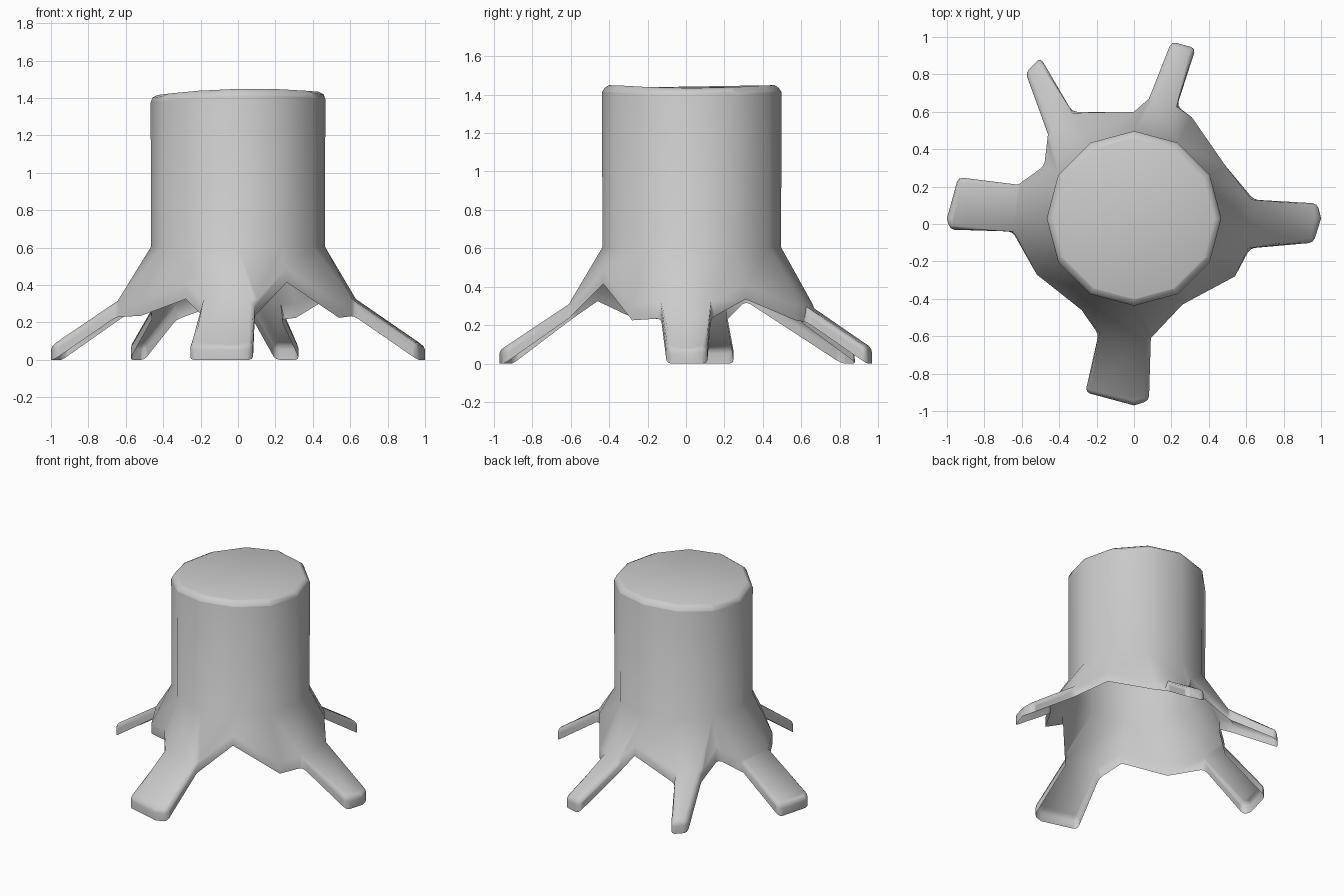
import bpy, bmesh
from math import sin, cos, pi

if "Cube" in bpy.data.objects:
    bpy.data.objects.remove(bpy.data.objects["Cube"])

N = 12
CY = 0.03

# Hem of the flared base, counter-clockwise: x, y, z, trunk corner above it
hem = [(.64, .13, .31, 0), (.49, .31, .41, 1), (.31, .57, .30, 2), (.23, .63, .29, 2),
       (.08, .67, .29, 3), (.0, .60, .41, 3), (-.33, .60, .29, 4), (-.46, .48, .29, 5),
       (-.48, .31, .40, 5), (-.62, .21, .30, 6), (-.65, -.04, .305, 6), (-.52, -.27, .31, 7),
       (-.28, -.46, .40, 8), (-.19, -.59, .31, 8), (.09, -.61, .31, 9), (.26, -.43, .49, 10),
       (.54, -.28, .30, 11), (.62, -.13, .31, 11)]

# Root tips, keyed by the hem point where each root starts
roots = {3: [(.33, .94), (.20, .975)],
         6: [(-.50, .89), (-.58, .81)],
         9: [(-.94, .25), (-1, .03), (-.985, -.03)],
         13: [(-.26, -.90), (0, -.97), (.08, -.945)],
         17: [(.96, -.10), (1, .03), (.98, .11)]}

bm = bmesh.new()


def top_z(x, y):
    return 1.425 + 0.02 * x + 0.13 * (y - CY) ** 2


def ring(r, z=None, drop=0.0):
    verts = []
    for i in range(N):
        x, y = r * cos(2 * pi * i / N), CY + r * sin(2 * pi * i / N)
        verts.append(bm.verts.new((x, y, top_z(x, y) - drop if z is None else z)))
    return verts


# Trunk: outer wall, rounded rim and top
rings = [ring(.465, .605), ring(.467, drop=.04), ring(.458, drop=.014), ring(.43)]
for a, b in zip(rings, rings[1:]):
    for i in range(N):
        j = (i + 1) % N
        bm.faces.new((a[i], a[j], b[j], b[i]))
bm.faces.new(rings[-1])


def column(x, y, z, low):
    return bm.verts.new((x, y, z)), bm.verts.new((x, y, low))


# Edge columns around the hem and root tips: (upper, lower)
cols, hem_cols, root_cols = [], [], {}
for i, (x, y, z, t) in enumerate(hem):
    col = column(x, y, z, z - .075)
    cols.append(col)
    hem_cols.append(col)
    if i in roots:
        root_cols[i] = [column(u, v, .08, 0) for u, v in roots[i]]
        cols += root_cols[i]

# Flared base and the tops of the roots
M = len(hem)
for i in range(M):
    a, b = hem_cols[i][0], hem_cols[(i + 1) % M][0]
    ta, tb = hem[i][3], hem[(i + 1) % M][3]
    loop = [a, b, rings[0][tb]]
    if ta != tb:
        loop.append(rings[0][ta])
    bm.faces.new(loop)
    if i in roots:
        bm.faces.new([a] + [c[0] for c in root_cols[i]] + [b])

# Turned-down rim along the hem, root sides and root tips (open underneath)
for a, b in zip(cols, cols[1:] + cols[:1]):
    bm.faces.new((a[0], a[1], b[1], b[0]))

bmesh.ops.recalc_face_normals(bm, faces=bm.faces)
mesh = bpy.data.meshes.new("tree_stump")
bm.to_mesh(mesh)
bm.free()
stump = bpy.data.objects.new("tree_stump", mesh)
bpy.context.collection.objects.link(stump)

# Rounded upper edges on the roots and hem
bev = stump.modifiers.new("soft_edges", 'BEVEL')
bev.width = .025
bev.segments = 2
bev.limit_method = 'ANGLE'
bev.angle_limit = .8

bpy.context.view_layer.objects.active = stump
stump.select_set(True)
bpy.ops.object.shade_smooth_by_angle(angle=1.05)
